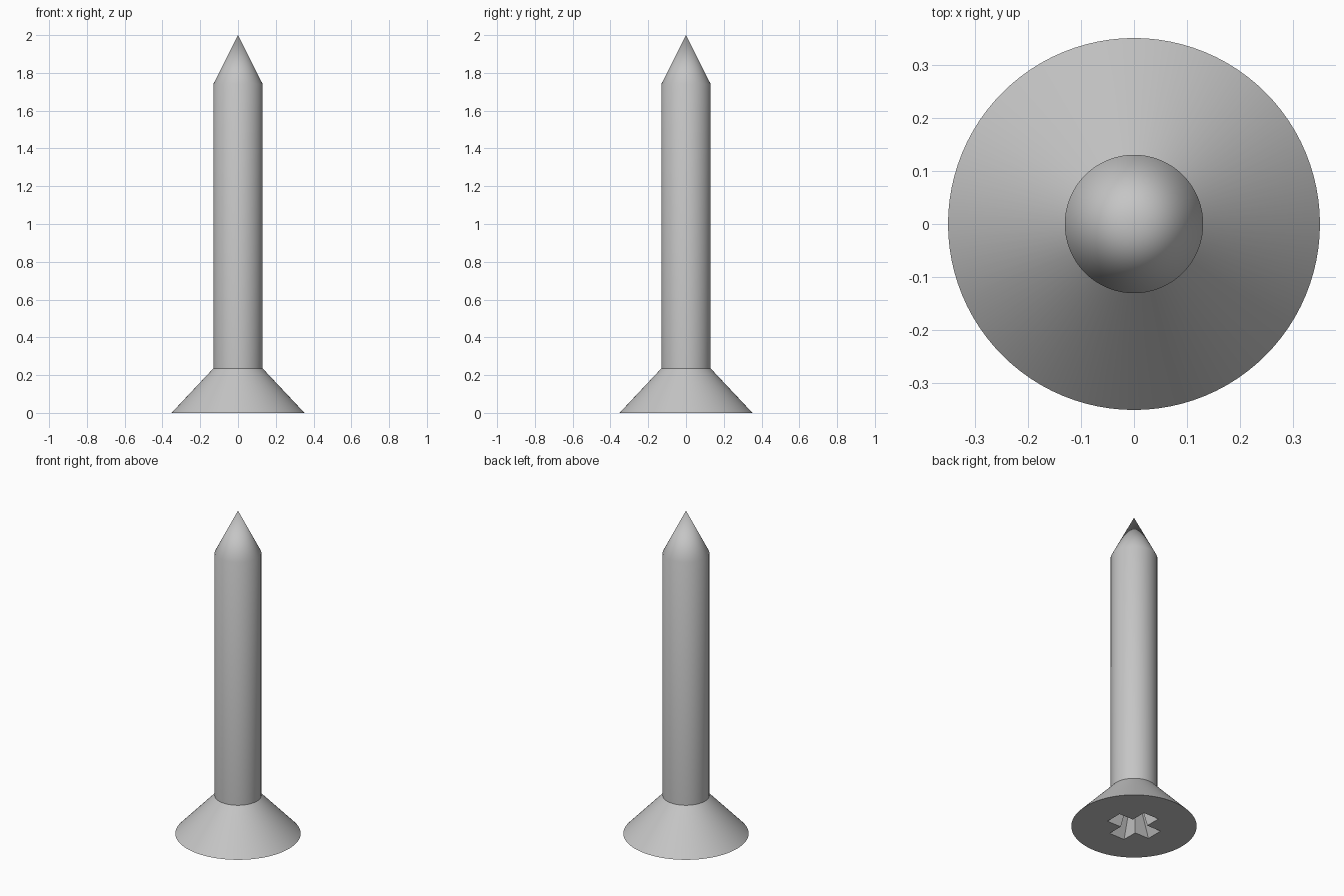
import bpy
import bmesh
import math

cube = bpy.data.objects.get("Cube")
if cube:
    bpy.data.objects.remove(cube, do_unlink=True)

SEGMENTS = 96

# Single steel colour
steel = bpy.data.materials.new("steel grey")
steel.use_nodes = True
colour = (0.56, 0.56, 0.56, 1)
steel.diffuse_color = colour
steel.node_tree.nodes["Principled BSDF"].inputs["Base Color"].default_value = colour


def add_object(name, bm):
    bmesh.ops.recalc_face_normals(bm, faces=bm.faces)
    mesh = bpy.data.meshes.new(name)
    bm.to_mesh(mesh)
    bm.free()
    mesh.materials.append(steel)
    obj = bpy.data.objects.new(name, mesh)
    bpy.context.collection.objects.link(obj)
    return obj


def ring(bm, radius, z):
    angles = [math.tau * i / SEGMENTS for i in range(SEGMENTS)]
    return [bm.verts.new((radius * math.cos(a), radius * math.sin(a), z)) for a in angles]


def cross(bm, z, depth, end_scale, length=0.15, half=0.053):
    # Plus-shaped outline that shrinks with depth
    s = 1 + (end_scale - 1) * z / depth
    verts = []
    for k in range(4):
        c, d = round(math.cos(k * math.pi / 2)), round(math.sin(k * math.pi / 2))
        for x, y in ((length, -half), (length, half), (half, half)):
            verts.append(bm.verts.new((s * (x * c - y * d), s * (x * d + y * c), z)))
    return verts


def bridge(bm, low, high):
    for i in range(len(low)):
        j = (i + 1) % len(low)
        bm.faces.new((low[i], low[j], high[j], high[i]))


# Countersunk head, shank and point as one turned body
bm = bmesh.new()
rings = [ring(bm, r, z) for r, z in ((0.352, 0), (0.131, 0.235), (0.131, 1.74))]
bm.faces.new(rings[0])
for low, high in zip(rings, rings[1:]):
    bridge(bm, low, high)
tip = bm.verts.new((0, 0, 2))
for i in range(SEGMENTS):
    bm.faces.new((rings[-1][i], rings[-1][(i + 1) % SEGMENTS], tip))
screw = add_object("screw_body", bm)

# Tapered cross recess in the underside of the head
bm = bmesh.new()
outer = cross(bm, -0.02, 0.18, 0.4)
inner = cross(bm, 0.18, 0.18, 0.4)
bm.faces.new(outer)
bm.faces.new(inner)
bridge(bm, outer, inner)
cutter = add_object("recess_cutter", bm)
cutter.hide_render = True

cut = screw.modifiers.new("cross_recess", "BOOLEAN")
cut.operation = "DIFFERENCE"
cut.solver = "EXACT"
cut.object = cutter
bpy.ops.object.select_all(action="DESELECT")
screw.select_set(True)
bpy.context.view_layer.objects.active = screw
bpy.ops.object.modifier_apply(modifier=cut.name)
bpy.data.objects.remove(cutter, do_unlink=True)

# Smooth sides with crisp edges at the head and recess
bpy.ops.object.shade_smooth_by_angle(angle=math.radians(30))
